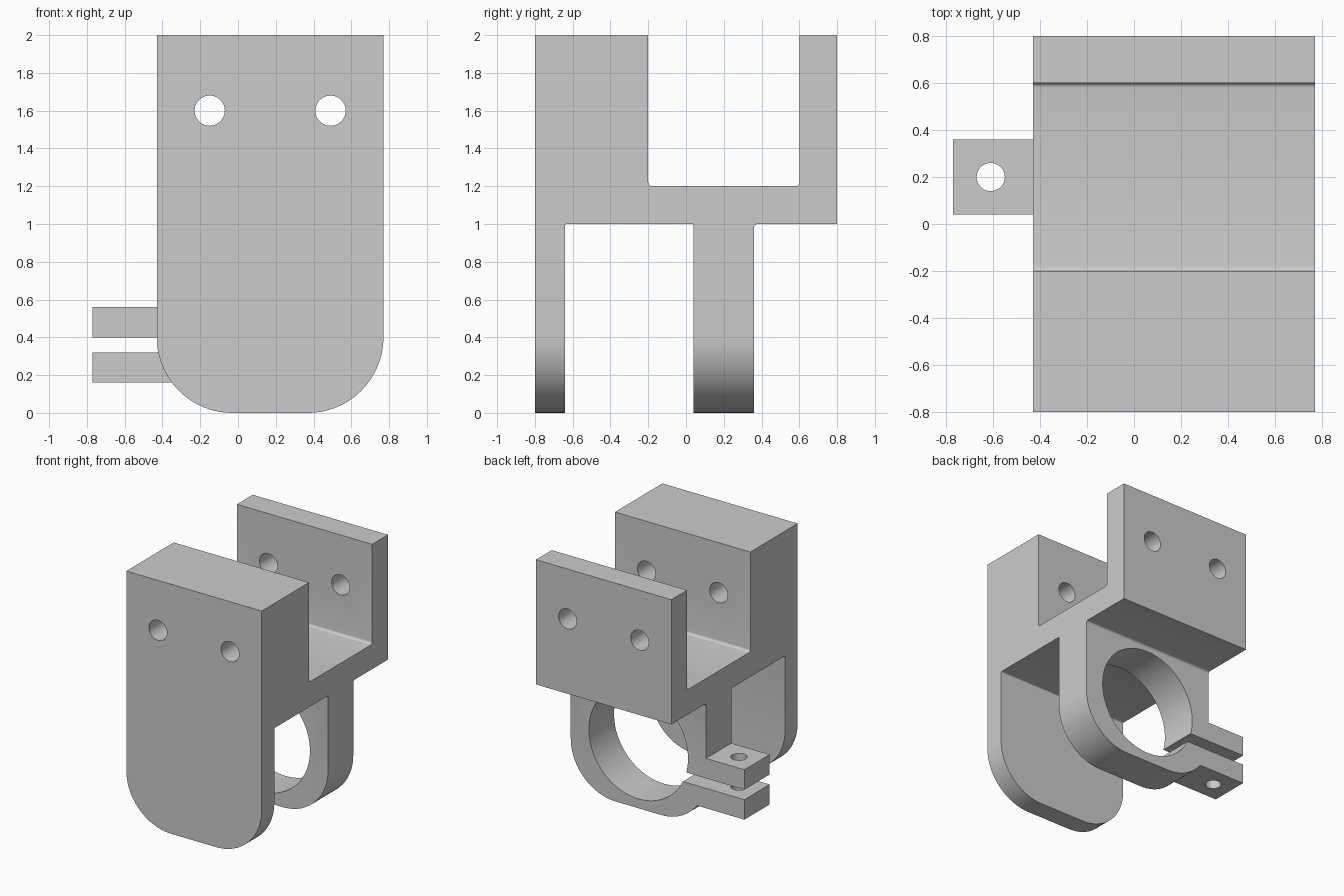
import bpy
import bmesh
from mathutils import Matrix, Vector

if "Cube" in bpy.data.objects:
    bpy.data.objects.remove(bpy.data.objects["Cube"], do_unlink=True)

grey = bpy.data.materials.new("plain_grey")
grey.use_nodes = True
grey.diffuse_color = (0.6, 0.6, 0.6, 1)
grey.node_tree.nodes["Principled BSDF"].inputs["Base Color"].default_value = (0.6, 0.6, 0.6, 1)

LEFT, RIGHT = -0.43, 0.77
MID = (LEFT + RIGHT) / 2


def add_object(name, bm):
    bmesh.ops.recalc_face_normals(bm, faces=bm.faces)
    mesh = bpy.data.meshes.new(name)
    bm.to_mesh(mesh)
    bm.free()
    mesh.materials.append(grey)
    obj = bpy.data.objects.new(name, mesh)
    bpy.context.collection.objects.link(obj)
    return obj


def box(name, low, high):
    low, high = Vector(low), Vector(high)
    bm = bmesh.new()
    bmesh.ops.create_cube(bm, size=1)
    bmesh.ops.scale(bm, vec=high - low, verts=bm.verts)
    bmesh.ops.translate(bm, vec=(low + high) / 2, verts=bm.verts)
    return add_object(name, bm)


def cylinder(name, centre, radius, depth, axis, sides=48):
    turn = Matrix.Rotation(1.5707963, 4, "X") if axis == "y" else Matrix()
    bm = bmesh.new()
    bmesh.ops.create_cone(bm, cap_ends=True, segments=sides, radius1=radius, radius2=radius,
                          depth=depth, matrix=Matrix.Translation(centre) @ turn)
    return add_object(name, bm)


def combine(body, tool, operation):
    mod = body.modifiers.new(tool.name, "BOOLEAN")
    mod.object, mod.operation, mod.solver = tool, operation, "EXACT"
    bpy.context.view_layer.objects.active = body
    bpy.ops.object.modifier_apply(modifier=mod.name)
    bpy.data.objects.remove(tool, do_unlink=True)


def round_edges(bm, test, radius, steps):
    edges = [e for e in bm.edges if test(e.verts[0].co, e.verts[1].co)]
    bmesh.ops.bevel(bm, geom=edges, offset=radius, offset_type="OFFSET", segments=steps,
                    profile=0.5, affect="EDGES", clamp_overlap=False)


# Bracket body: side profile (y, z) extruded across the width
profile = [(-0.8, 0), (-0.64, 0), (-0.64, 1), (0.04, 1), (0.04, 0), (0.36, 0), (0.36, 1),
           (0.8, 1), (0.8, 2), (0.6, 2), (0.6, 1.2), (-0.2, 1.2), (-0.2, 2), (-0.8, 2)]
bm = bmesh.new()
face = bm.faces.new([bm.verts.new((LEFT, y, z)) for y, z in profile])
side = bmesh.ops.extrude_face_region(bm, geom=[face])["geom"]
bmesh.ops.translate(bm, vec=(RIGHT - LEFT, 0, 0),
                    verts=[v for v in side if isinstance(v, bmesh.types.BMVert)])
bmesh.ops.recalc_face_normals(bm, faces=bm.faces)

# Small fillets in the inside corners
for y, z, radius in [(-0.2, 1.2, 0.02), (0.6, 1.2, 0.02), (0.36, 1, 0.02),
                     (0.04, 1, 0.008), (-0.64, 1, 0.008)]:
    corner = Vector((0, y, z))
    round_edges(bm, lambda a, b: all((Vector((0, p.y, p.z)) - corner).length < 0.001
                                     for p in (a, b)), radius, 5)

# Large rounded lower corners on both legs
round_edges(bm, lambda a, b: a.z < 0.001 and b.z < 0.001 and abs(a.x - b.x) < 0.001, 0.4, 20)
body = add_object("clamp_bracket", bm)

# Clamp lugs, split by a slot, around the large bore
combine(body, box("lug_block", (-0.77, 0.04, 0.16), (-0.1, 0.36, 0.56)), "UNION")
combine(body, cylinder("clamp_bore", (MID, 0.2, 0.515), 0.44, 0.6, "y", 96), "DIFFERENCE")
combine(body, box("clamp_slot", (-0.9, -0.1, 0.32), (0, 0.5, 0.4)), "DIFFERENCE")
combine(body, cylinder("lug_hole", (-0.61, 0.2, 0.36), 0.06, 0.8, "z"), "DIFFERENCE")

# Bolt holes through the front block and the back plate
for offset in (-0.32, 0.32):
    combine(body, cylinder("bolt_hole", (MID + offset, 0, 1.6), 0.08, 2, "y"), "DIFFERENCE")

body.data.materials.clear()
body.data.materials.append(grey)
bpy.ops.object.select_all(action="DESELECT")
body.select_set(True)
bpy.context.view_layer.objects.active = body
bpy.ops.object.shade_smooth_by_angle(angle=0.6)
